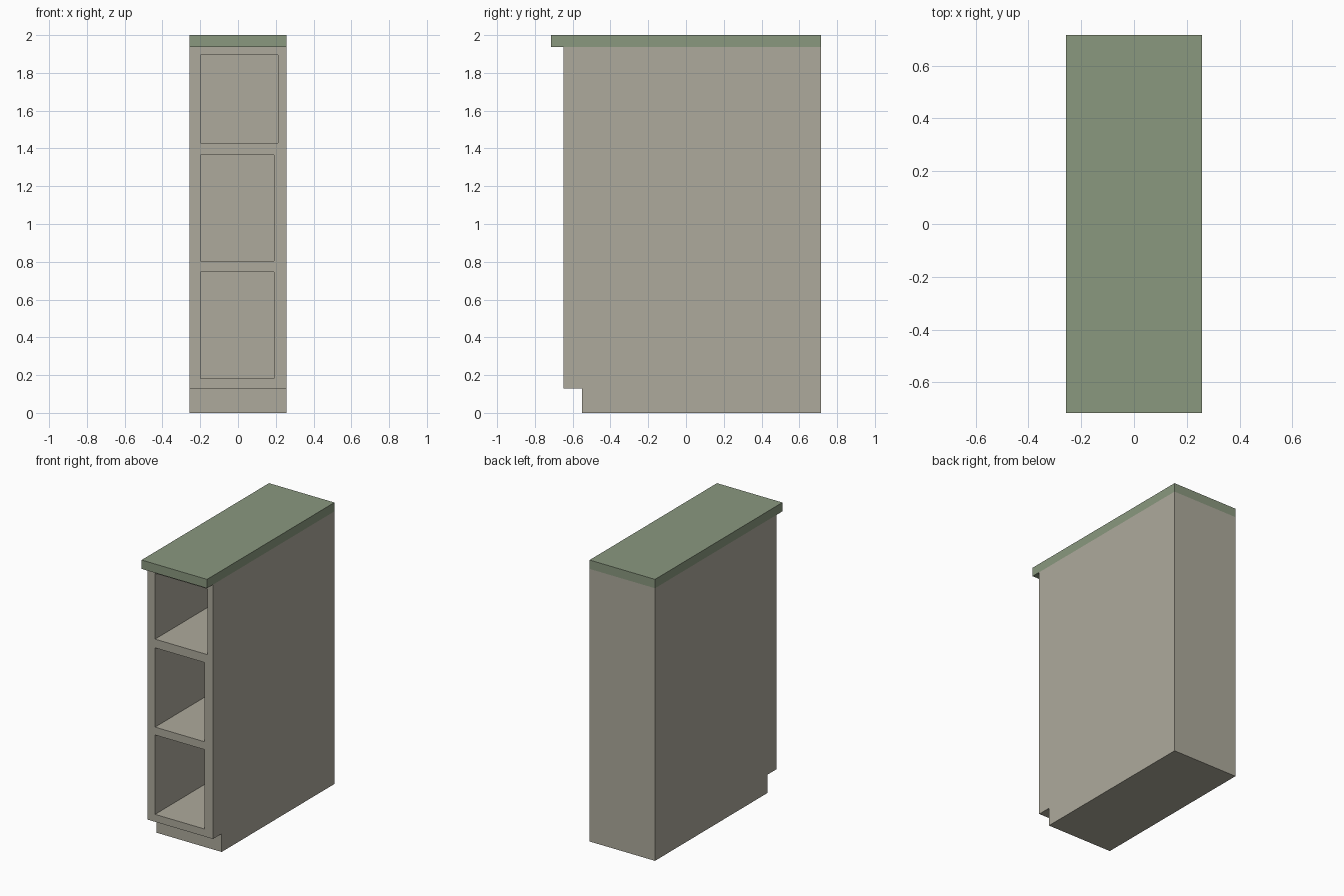
import bpy, bmesh

if "Cube" in bpy.data.objects:
    bpy.data.objects.remove(bpy.data.objects["Cube"])

HALF_W = 0.257
BACK = 0.715


def material(name, rgb):
    m = bpy.data.materials.new(name)
    m.diffuse_color = (*rgb, 1.0)
    m.use_nodes = True
    m.node_tree.nodes["Principled BSDF"].inputs["Base Color"].default_value = m.diffuse_color
    return m


def extrude_profile(name, profile, x0, x1, mat):
    """Extrude a side profile of (y, z) points from x0 to x1."""
    bm = bmesh.new()
    face = bm.faces.new([bm.verts.new((x0, y, z)) for y, z in profile])
    ext = bmesh.ops.extrude_face_region(bm, geom=[face])
    verts = [v for v in ext["geom"] if isinstance(v, bmesh.types.BMVert)]
    bmesh.ops.translate(bm, verts=verts, vec=(x1 - x0, 0, 0))
    bmesh.ops.recalc_face_normals(bm, faces=bm.faces)
    mesh = bpy.data.meshes.new(name)
    bm.to_mesh(mesh)
    bm.free()
    mesh.materials.append(mat)
    obj = bpy.data.objects.new(name, mesh)
    bpy.context.collection.objects.link(obj)
    return obj


def box(name, x0, x1, y0, y1, z0, z1, mat):
    return extrude_profile(name, [(y0, z0), (y1, z0), (y1, z1), (y0, z1)], x0, x1, mat)


beige = material("beige_paint", (0.423, 0.402, 0.332))
green = material("green_worktop", (0.254, 0.314, 0.212))

# Cabinet body with a recessed toe kick
body = extrude_profile("cabinet_body", [
    (-0.55, 0.0), (BACK, 0.0), (BACK, 1.937),
    (-0.648, 1.937), (-0.648, 0.13), (-0.55, 0.13)], -HALF_W, HALF_W, beige)

# Three open shelf compartments: right edge, bottom, top
for i, (right, low, high) in enumerate([(0.19, 0.183, 0.747),
                                        (0.19, 0.803, 1.366),
                                        (0.212, 1.428, 1.895)]):
    cutter = box(f"compartment_cutter_{i + 1}", -0.198, right, -0.8, 0.65, low, high, beige)
    cutter.hide_render = True
    cutter.hide_viewport = False
    cutter.display_type = 'WIRE'
    mod = body.modifiers.new(f"compartment_{i + 1}", 'BOOLEAN')
    mod.operation = 'DIFFERENCE'
    mod.solver = 'EXACT'
    mod.object = cutter

# Worktop overhanging the front
box("worktop", -HALF_W, HALF_W, -BACK, BACK, 1.937, 2.0, green)
